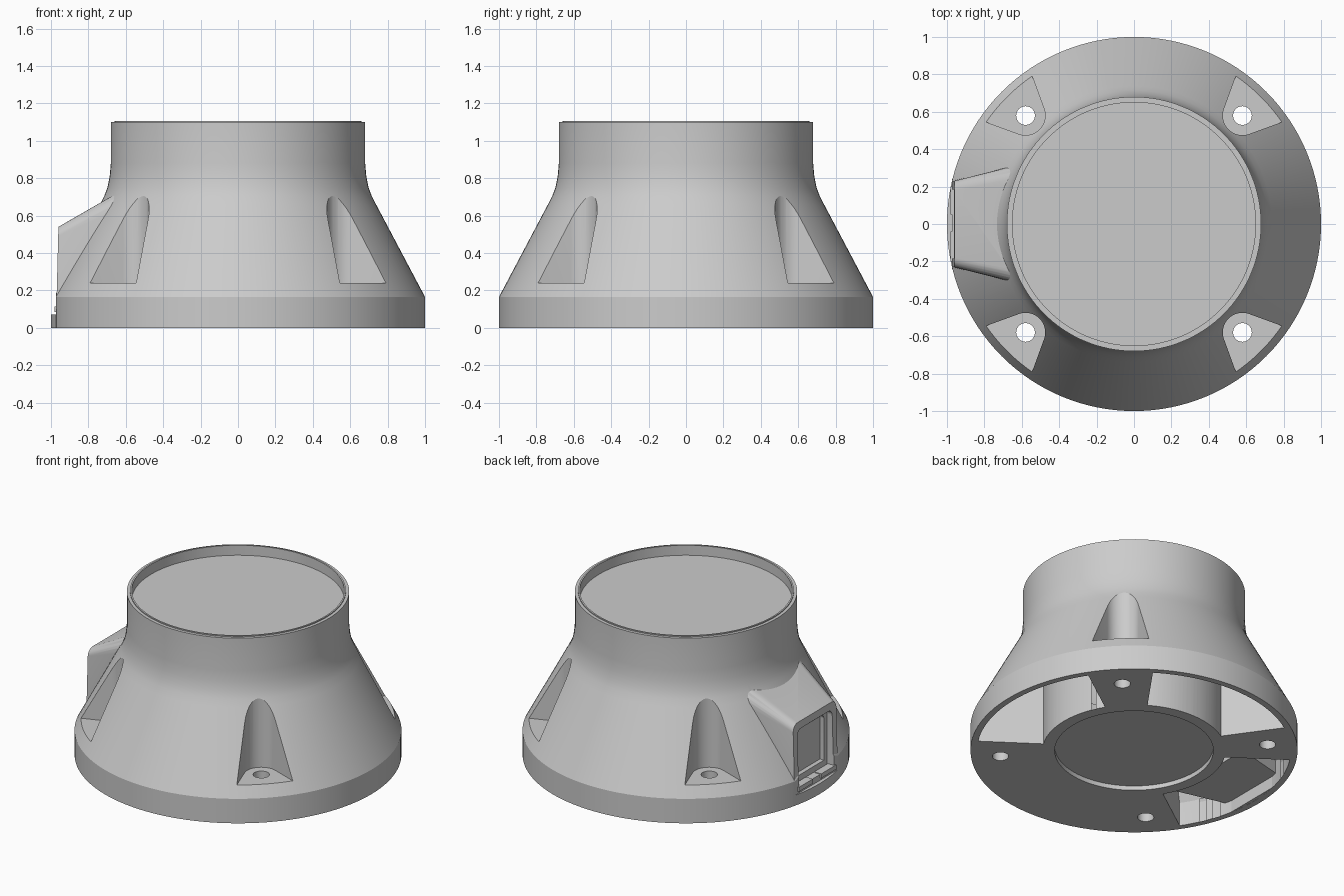
import bpy, bmesh
from math import sin, cos, asin, pi, radians
from mathutils import Matrix

cube = bpy.data.objects.get("Cube")
if cube:
    bpy.data.objects.remove(cube, do_unlink=True)

grey = bpy.data.materials.new("light grey")
grey.use_nodes = True
colour = (0.6, 0.6, 0.6, 1)
grey.diffuse_color = colour
grey.node_tree.nodes["Principled BSDF"].inputs["Base Color"].default_value = colour


def finish(name, bm, turn=0):
    bmesh.ops.recalc_face_normals(bm, faces=bm.faces[:])
    bm.transform(Matrix.Rotation(turn, 4, 'Z'))
    mesh = bpy.data.meshes.new(name)
    bm.to_mesh(mesh)
    bm.free()
    mesh.materials.append(grey)
    obj = bpy.data.objects.new(name, mesh)
    bpy.context.collection.objects.link(obj)
    return obj


def lathe(name, profile):
    bm = bmesh.new()
    vs = [bm.verts.new((r, 0, z)) for r, z in profile]
    es = [bm.edges.new((a, b)) for a, b in zip(vs, vs[1:])]
    if profile[0][0] > 0:
        es.append(bm.edges.new((vs[-1], vs[0])))
    bmesh.ops.spin(bm, geom=vs + es, cent=(0, 0, 0), axis=(0, 0, 1),
                   angle=2 * pi, steps=128)
    bmesh.ops.remove_doubles(bm, verts=bm.verts[:], dist=1e-4)
    return finish(name, bm)


def hull(name, points, turn=0):
    bm = bmesh.new()
    for p in points:
        bm.verts.new(p)
    bmesh.ops.convex_hull(bm, input=bm.verts[:])
    bmesh.ops.dissolve_limit(bm, angle_limit=0.002, verts=bm.verts[:], edges=bm.edges[:])
    return finish(name, bm, turn)


def prism(name, outline, z0, z1, turn=0):
    return hull(name, [(x, y, z) for z in (z0, z1) for x, y in outline], turn)


def box(name, x0, x1, y0, y1, z0, z1):
    return prism(name, [(x0, y0), (x1, y0), (x1, y1), (x0, y1)], z0, z1)


def combine(target, tool, operation):
    mod = target.modifiers.new("combine", 'BOOLEAN')
    mod.operation = operation
    mod.solver = 'EXACT'
    mod.object = tool
    bpy.context.view_layer.objects.active = target
    bpy.ops.object.modifier_apply(modifier=mod.name)
    bpy.data.objects.remove(tool, do_unlink=True)


def rounded_section(half, z0, z1, radius, steps=6):
    """Upright rectangle in (y, z) with rounded top corners."""
    pts = [(-half, z0), (half, z0)]
    for side, start in ((1, 0), (-1, pi / 2)):
        for i in range(steps + 1):
            a = start + i * pi / 2 / steps
            pts.append((side * (half - radius) + radius * cos(a),
                        z1 - radius + radius * sin(a)))
    return pts


# Main flared body with recessed top and underside
body = lathe("flared_base", [
    (0, 0.03), (0.485, 0.03), (0.485, 0), (1, 0), (1, 0.165), (0.738, 0.66),
    (0.715, 0.705), (0.698, 0.75), (0.686, 0.81), (0.68, 0.88), (0.68, 1.10),
    (0.66, 1.10), (0.66, 1.107), (0.65, 1.107), (0.65, 1.04), (0, 1.04)])

# Four hollow pockets in the underside, leaving diagonal spokes
for k in range(4):
    pocket = lathe("pocket_cutter", [(0.56, -0.1), (0.96, -0.1), (0.96, 0.16),
                                     (0.69, 0.62), (0.56, 0.62)])
    outline = []
    for r, h in ((0.5, 0.12), (1.5, 0.29)):
        a = pi / 4 - asin(h / r)
        outline += [(r * cos(a), r * sin(a)), (r * cos(a), -r * sin(a))]
    combine(pocket, prism("sector", outline, -0.2, 1, k * pi / 2), 'INTERSECT')
    combine(body, pocket, 'DIFFERENCE')

# Cable housing on the side, tapering out of the cone
points = []
for y, z in rounded_section(0.23, 0.08, 0.54, 0.05):
    rise = z - 0.08
    points += [(-0.972 + 0.026 * rise, y, z), (-0.6, y * 1.4, 0.08 + rise * 1.45)]
combine(body, hull("cable_housing", points), 'UNION')
combine(body, box("sill", -0.972, -0.94, -0.24, 0.24, 0.001, 0.1), 'UNION')

# Flat face and recessed opening of the housing
combine(body, box("face_cutter", -1.2, -0.974, -0.3, 0.3, 0.07, 0.5), 'DIFFERENCE')
opening = [(x, y, z) for y, z in rounded_section(0.185, 0.11, 0.49, 0.04)
           for x in (-1.1, -0.925)]
combine(body, hull("opening_cutter", opening), 'DIFFERENCE')
inner = [(x, y, z) for y, z in rounded_section(0.15, 0.15, 0.46, 0.03)
         for x in (-1.1, -0.895)]
combine(body, hull("inner_cutter", inner), 'DIFFERENCE')

# Screw notches and through holes on the diagonals
for k in range(4):
    turn = pi / 4 + k * pi / 2
    outline = [(1.2, 0.293), (1.2, -0.293)]
    for i in range(15):
        a = radians(115 + 130 * i / 14)
        outline.append((0.82 + 0.105 * cos(a), 0.105 * sin(a)))
    combine(body, prism("notch_cutter", outline, 0.24, 1, turn), 'DIFFERENCE')
    ring = [(0.82 + 0.05 * cos(i * pi / 16), 0.05 * sin(i * pi / 16)) for i in range(32)]
    combine(body, prism("hole_cutter", ring, -0.2, 1, turn), 'DIFFERENCE')

# Two small ledges below the opening
tabs = [box("left_tab", -0.982, -0.93, 0.05, 0.2, 0.085, 0.115),
        box("right_tab", -0.982, -0.93, -0.2, -0.04, 0.085, 0.115)]

# Smooth round surfaces, crisp edges
bpy.ops.object.select_all(action='DESELECT')
for obj in [body] + tabs:
    obj.select_set(True)
bpy.context.view_layer.objects.active = body
bpy.ops.object.shade_smooth_by_angle(angle=radians(25))
